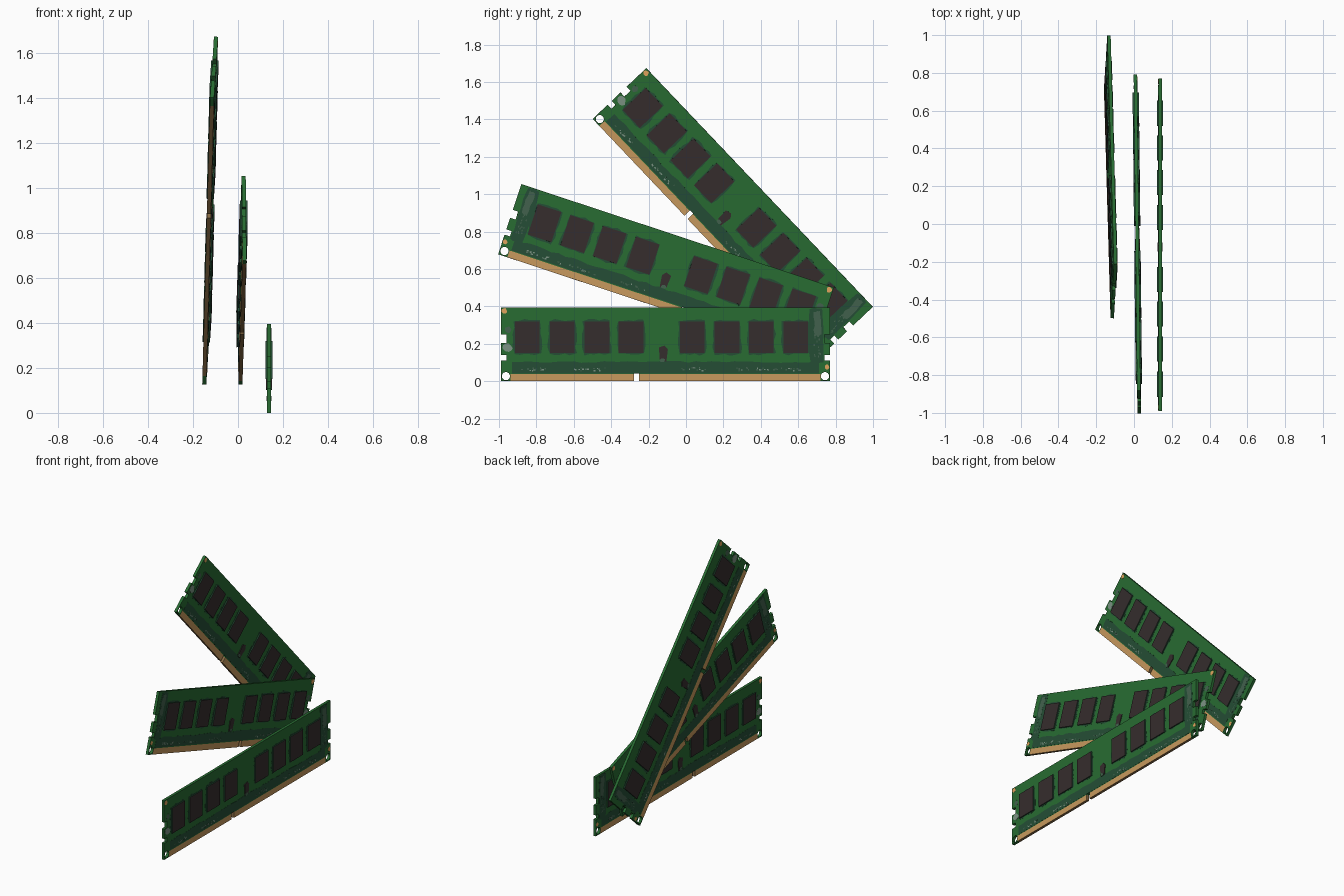
import bpy, bmesh, math, random
from mathutils import Matrix, Vector

if "Cube" in bpy.data.objects:
    bpy.data.objects.remove(bpy.data.objects["Cube"])

random.seed(4)
L, H, T = 1.76, 0.395, 0.009          # board length, height, half thickness


def material(name, rgb):
    m = bpy.data.materials.new(name)
    m.diffuse_color = (*rgb, 1)
    m.use_nodes = True
    m.node_tree.nodes["Principled BSDF"].inputs["Base Color"].default_value = m.diffuse_color
    return m


MATS = [material("board green", (0.021, 0.150, 0.032)),
        material("dark green", (0.018, 0.076, 0.036)),
        material("chip black", (0.036, 0.026, 0.026)),
        material("contact gold", (0.58, 0.32, 0.11)),
        material("solder grey", (0.20, 0.29, 0.23)),
        material("grey green", (0.055, 0.120, 0.075)),
        material("edge brown", (0.25, 0.15, 0.06)),
        material("pad orange", (0.75, 0.37, 0.11))]
GREEN, DARK, BLACK, GOLD, GREY, MOSS, BROWN, ORANGE = range(8)


def finish(bm, name):
    bmesh.ops.recalc_face_normals(bm, faces=bm.faces[:])
    bmesh.ops.translate(bm, verts=bm.verts[:], vec=(0, -L / 2, -H / 2))
    me = bpy.data.meshes.new(name)
    bm.to_mesh(me)
    bm.free()
    for m in MATS:
        me.materials.append(m)
    return me


def prism(bm, outline, x0, x1, cap, side=None):
    """Extrude a (u, v) outline outwards from x0 to x1."""
    a = [bm.verts.new((x0, u, v)) for u, v in outline]
    b = [bm.verts.new((x1, u, v)) for u, v in outline]
    for ring in (a, b):
        bm.faces.new(ring).material_index = cap
    n = len(a)
    for i in range(n):
        f = bm.faces.new((a[i], a[(i + 1) % n], b[(i + 1) % n], b[i]))
        f.material_index = cap if side is None else side


def rect(u0, u1, v0, v1):
    return [(u0, v0), (u1, v0), (u1, v1), (u0, v1)]


def ragged(u0, u1, v0, v1, out, n=5):
    """Rectangle whose edges are pushed outwards by random amounts."""
    pts, c = [], rect(u0, u1, v0, v1)
    for k in range(4):
        (ua, va), (ub, vb) = c[k], c[(k + 1) % 4]
        d = Vector((ub - ua, vb - va)).normalized()
        for i in range(n):
            t, r = i / n, random.uniform(0.1, 1) * out
            pts.append((ua + (ub - ua) * t + d.y * r, va + (vb - va) * t - d.x * r))
    return pts


def blob(u, v, ru, rv):
    return [(u + ru * r * math.cos(a), v + rv * r * math.sin(a))
            for a, r in ((i * math.tau / 10, random.uniform(0.75, 1.05)) for i in range(10))]


# board: outline with key slot and end notches, two round holes
def make_board():
    d = 0.03
    end = [(0, 0.11), (d, 0.11), (d, 0.14), (0, 0.14), (0, 0.205), (d, 0.205), (d, 0.25), (0, 0.25)]
    outline = [(0, 0), (0.713, 0), (0.713, 0.045), (0.738, 0.045), (0.738, 0), (L, 0)]
    outline += [(L - u, v) for u, v in end] + [(L, H), (0, H)] + end[::-1]
    cu = bpy.data.curves.new("board_outline", 'CURVE')
    cu.dimensions, cu.fill_mode, cu.extrude = '2D', 'BOTH', T
    holes = [[(hu + 0.022 * math.cos(i * math.tau / 16), 0.027 + 0.022 * math.sin(i * math.tau / 16))
              for i in range(16)] for hu in (0.027, L - 0.027)]
    for pts in [outline] + holes:
        sp = cu.splines.new('POLY')
        sp.points.add(len(pts) - 1)
        for p, (u, v) in zip(sp.points, pts):
            p.co = (u, v, 0, 1)
        sp.use_cyclic_u = True
    ob = bpy.data.objects.new("board_outline", cu)
    bpy.context.collection.objects.link(ob)
    bpy.context.view_layer.update()
    me = bpy.data.meshes.new_from_object(ob.evaluated_get(bpy.context.evaluated_depsgraph_get()))
    bpy.data.objects.remove(ob)
    bm = bmesh.new()
    bm.from_mesh(me)
    bpy.data.meshes.remove(me)
    bmesh.ops.remove_doubles(bm, verts=bm.verts[:], dist=1e-5)
    for v in bm.verts:
        v.co = (v.co.z, v.co.x, v.co.y)
    # cut the contact strip along the bottom edge
    for co, no in (((0, 0, 0.038), (0, 0, 1)), ((0, 0.052, 0), (0, 1, 0)), ((0, L - 0.052, 0), (0, 1, 0))):
        bmesh.ops.bisect_plane(bm, geom=bm.verts[:] + bm.edges[:] + bm.faces[:], plane_co=co, plane_no=no)
    for f in bm.faces:
        c = f.calc_center_median()
        strip = c.z < 0.038 and 0.052 < c.y < L - 0.052
        f.material_index = GREEN if not strip else BROWN if abs(c.x) < T * 0.9 else GOLD
        f.smooth = False
    return finish(bm, "board")


CHIPS = [0.075, 0.262, 0.447, 0.63, 0.957, 1.143, 1.326, 1.51]


# memory chips on both faces, plus the small controller
def make_chips():
    bm = bmesh.new()
    for s in (-1, 1):
        for u in CHIPS:
            prism(bm, rect(u, u + 0.133, 0.15, 0.32), s * T, s * 0.0165, BLACK, DARK)
        prism(bm, [(0.85, 0.11), (0.885, 0.105), (0.893, 0.17), (0.875, 0.19), (0.845, 0.18)],
              s * T, s * 0.0135, BLACK)
    return finish(bm, "chips")


# thin painted patches: dark halos, lower band, end patch, specks and pads
def make_patches():
    bm = bmesh.new()
    for s in (-1, 1):
        def plate(pts, top, col):
            prism(bm, pts, s * T, s * (T + top), col)
        for u in CHIPS:
            plate(ragged(u, u + 0.133, 0.15, 0.32, 0.014), 0.0006, DARK)
        n = 40
        top = [(1.70 - 1.64 * i / n, random.uniform(0.098, 0.108)) for i in range(n + 1)]
        plate([(0.06, 0.042), (1.70, 0.042)] + top, 0.0009, DARK)
        plate(ragged(1.657, 1.718, 0.10, 0.385, 0.01), 0.0009, DARK)
        plate(ragged(1.68, 1.705, 0.25, 0.37, 0.01), 0.0013, MOSS)
        plate(blob(0.034, 0.178, 0.03, 0.025), 0.0009, GREY)
        plate(blob(0.038, 0.275, 0.02, 0.02), 0.0009, MOSS)
        plate(blob(0.865, 0.112, 0.016, 0.012), 0.0052, MOSS)
        plate(blob(0.019, 0.375, 0.017, 0.017), 0.0009, ORANGE)
        plate(blob(L - 0.015, 0.076, 0.013, 0.015), 0.0009, ORANGE)
        for lo, hi, count in ((0.08, 0.24, 14), (0.36, 0.56, 16), (0.95, 1.10, 12), (1.22, 1.62, 30)):
            for _ in range(count):
                u, v = random.uniform(lo, hi), random.uniform(0.052, 0.068)
                w = random.uniform(0.004, 0.012)
                plate(rect(u, u + w, v, v + 0.007), 0.0013, GREY if random.random() < 0.5 else MOSS)
        for _ in range(14):
            u, v = random.uniform(1.67, 1.71), random.uniform(0.12, 0.24)
            plate(rect(u, u + 0.006, v, v + 0.01), 0.0013, MOSS)
    return finish(bm, "patches")


PARTS = {"board": make_board(), "chips": make_chips(), "patches": make_patches()}

# centre, slope angle in the side view, lean of x along y and z, turned end for end
STICKS = [((0.138, -0.11, 0.1975), 0.0, 0.0, 0.0, False),
          ((0.018, -0.107, 0.59), -18.3, -0.0125, -0.005, True),
          ((-0.124, 0.25, 0.90), -46.5, 0.0187, 0.045, False)]
for i, (centre, angle, a, b, turned) in enumerate(STICKS, 1):
    c, s = math.cos(math.radians(angle)), math.sin(math.radians(angle))
    n = Vector((1, -a, -b)).normalized()
    u = Vector((a * c + b * s, c, s)).normalized()
    v = n.cross(u)
    m = Matrix.Translation(centre) @ Matrix((n, u, v)).transposed().to_4x4()
    if turned:
        m = m @ Matrix.Rotation(math.pi, 4, 'Z')
    for part, me in PARTS.items():
        ob = bpy.data.objects.new(f"memory_stick_{i}_{part}", me)
        ob.matrix_world = m
        bpy.context.collection.objects.link(ob)
